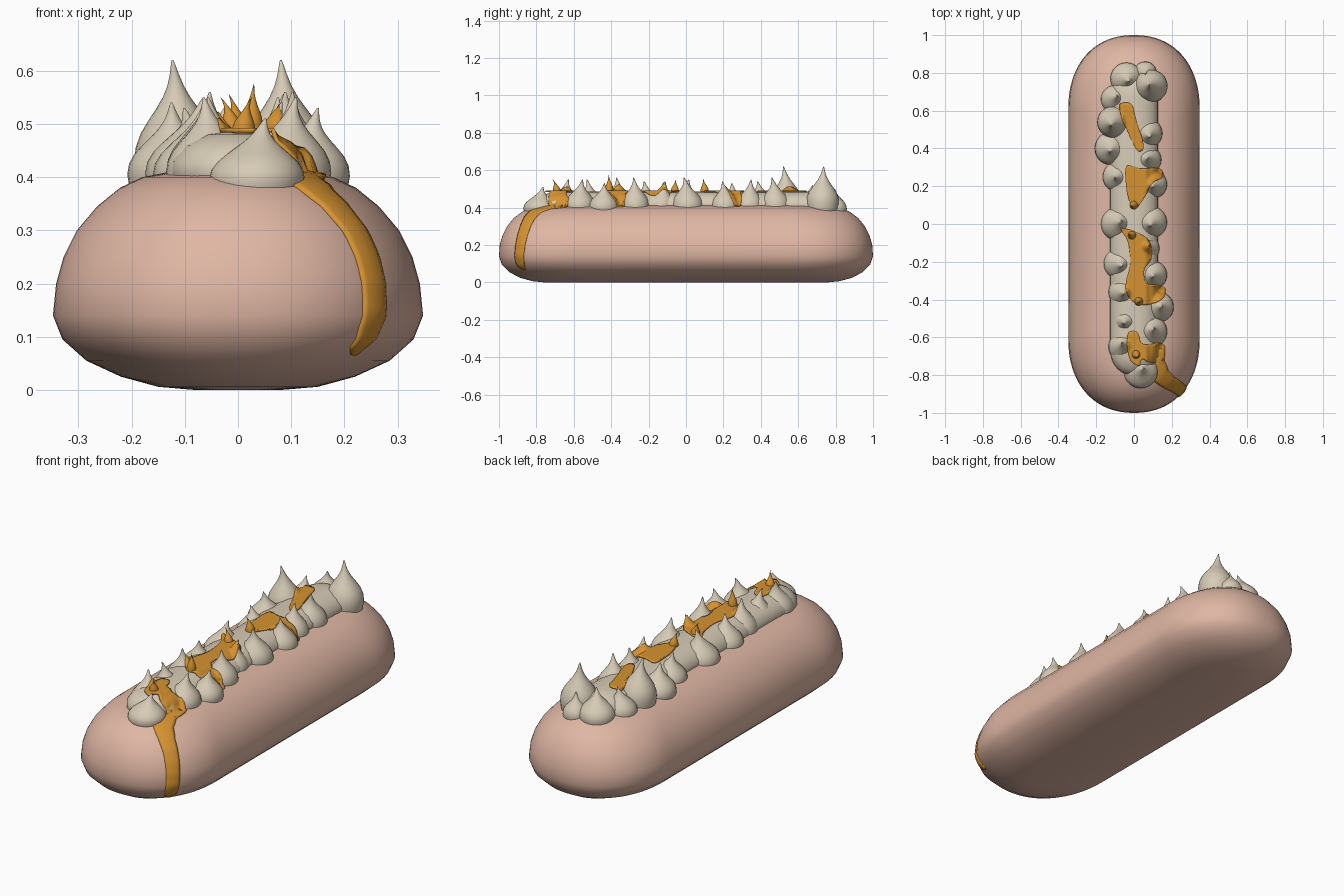
import bpy, bmesh, math, random
from mathutils import Vector
from mathutils.bvhtree import BVHTree
from mathutils.geometry import delaunay_2d_cdt, intersect_point_line

if "Cube" in bpy.data.objects:
    bpy.data.objects.remove(bpy.data.objects["Cube"])

random.seed(4)


def material(name, rgb):
    m = bpy.data.materials.new(name)
    m.diffuse_color = (*rgb, 1)
    m.use_nodes = True
    m.node_tree.nodes["Principled BSDF"].inputs["Base Color"].default_value = m.diffuse_color
    return m


PINK = material("pink_dough", (0.74, 0.47, 0.37))
CREAM = material("whipped_cream", (0.68, 0.60, 0.47))
CARAMEL = material("caramel", (0.67, 0.29, 0.03))
all_verts, all_faces = [], []        # collected surfaces the sauce lies on


def make(name, verts, faces, mat, collect=False):
    mesh = bpy.data.meshes.new(name)
    mesh.from_pydata([tuple(v) for v in verts], [], faces)
    bm = bmesh.new()
    bm.from_mesh(mesh)
    bmesh.ops.recalc_face_normals(bm, faces=bm.faces)
    bm.to_mesh(mesh)
    bm.free()
    mesh.materials.append(mat)
    mesh.shade_smooth()
    ob = bpy.data.objects.new(name, mesh)
    bpy.context.collection.objects.link(ob)
    if collect:
        base = len(all_verts)
        all_verts.extend(Vector(v) for v in verts)
        all_faces.extend([i + base for i in f] for f in faces)
    return ob


def loft(name, rings, mat, collect=False):
    """Skin a stack of equal rings and cap both ends."""
    n = len(rings[0])
    verts = [v for r in rings for v in r]
    faces = [list(range(n)), [len(verts) - n + i for i in range(n)]]
    for k in range(len(rings) - 1):
        for i in range(n):
            j = (i + 1) % n
            faces.append([k * n + i, k * n + j, (k + 1) * n + j, (k + 1) * n + i])
    return make(name, verts, faces, mat, collect)


def oblong(w, l, z, cap, n=96):
    """Rounded oblong ring: two bulging caps joined by straight sides."""
    ring = []
    for i in range(n):
        t = 2 * math.pi * (i + 0.5) / n
        c, s = math.cos(t), math.sin(t)
        x = math.copysign(abs(c) ** 0.9, c) * w
        y = math.copysign(abs(s) ** 0.9 * cap + l - cap, s)
        ring.append((x, y, z))
    return ring


# Bun: (height, half width, half length)
BUN = [(0, .08, .76), (.006, .15, .82), (.025, .22, .89), (.055, .285, .945),
       (.095, .33, .985), (.14, .348, 1), (.2, .342, .996), (.25, .328, .982),
       (.3, .303, .957), (.345, .265, .92), (.38, .222, .872), (.4, .18, .82),
       (.412, .12, .74), (.415, .05, .6)]
loft("bun", [oblong(w, l, z, min(.4, .25 + .42 * w)) for z, w, l in BUN], PINK, True)

# Cream bed under the dollops
BED = [(.38, .13, .8), (.43, .125, .8), (.46, .1, .77), (.48, .06, .73), (.485, .02, .68)]
loft("cream_bed", [oblong(w, l, z, w * 1.2, 48) for z, w, l in BED], CREAM, True)

# Cream dollops: x, y, radius, tip height
DOLLOPS = [(-.11, .54, .085, .62), (-.12, .4, .088, .54), (-.08, .25, .085, .53),
           (-.085, 0, .09, .55), (-.075, -.21, .085, .54), (-.055, -.36, .08, .56),
           (-.04, -.51, .075, .55), (-.05, -.65, .085, .55), (.035, -.78, .09, .51),
           (-.04, .77, .085, .53), (.09, .73, .088, .62), (-.1, .66, .075, .52),
           (.07, .48, .08, .56), (.07, .34, .075, .55), (.1, .21, .075, .54),
           (.09, .01, .085, .56), (.06, -.13, .075, .54), (.1, -.27, .075, .56),
           (.13, -.44, .08, .53), (.09, -.57, .085, .55), (.06, .8, .06, .5)]
# Profile: share of height, share of radius
KISS = [(0, .85), (.15, .96), (.27, 1), (.38, .96), (.48, .84), (.57, .66), (.66, .46),
        (.74, .3), (.82, .18), (.9, .1), (.96, .055), (1, .02)]


def kiss(name, x, y, r, z0, z1, mat, collect=False):
    lx, ly = random.uniform(-.025, .025), random.uniform(-.025, .025)
    rings = []
    for h, f in KISS:
        bend = h ** 3
        rings.append([(x + lx * bend + r * f * math.cos(a), y + ly * bend + r * f * math.sin(a),
                       z0 + (z1 - z0) * h)
                      for a in (2 * math.pi * i / 28 for i in range(28))])
    loft(name, rings, mat, collect)


for i, (x, y, r, tip) in enumerate(DOLLOPS):
    kiss(f"cream_dollop_{i + 1}", x, y, r, .355, tip, CREAM, True)

surface = BVHTree.FromPolygons(all_verts, all_faces)

# Caramel pools: outlines seen from above, draped over the cream
POOLS = [
    [(-.09, .64), (-.01, .645), (.01, .55), (.06, .4), (.02, .375), (-.04, .5)],
    [(-.05, .32), (.03, .29), (.14, .3), (.165, .25), (.09, .22), (.07, .16), (0, .06), (-.04, .16)],
    [(-.08, -.02), (-.015, -.03), (.085, -.08), (.1, -.18), (.05, -.24), (.06, -.32), (.17, -.33),
     (.165, -.39), (.07, -.435), (-.02, -.41), (-.05, -.32), (-.015, -.21), (-.03, -.09)],
    [(-.04, -.57), (.02, -.565), (.04, -.645), (.165, -.625), (.165, -.72), (.09, -.74),
     (.04, -.71), (.03, -.76), (-.03, -.72)],
]


def thicken(ob, t):
    m = ob.modifiers.new("thickness", "SOLIDIFY")
    m.thickness, m.offset = t, -1


def inside(p, poly):
    hit = False
    for a, b in zip(poly, poly[1:] + poly[:1]):
        if (a.y > p.y) != (b.y > p.y) and p.x < (b.x - a.x) * (p.y - a.y) / (b.y - a.y) + a.x:
            hit = not hit
    return hit


for k, pool in enumerate(POOLS):
    corners = [Vector(p) for p in pool]
    # soften the outline by cutting the corners
    for _ in range(2):
        corners = [a.lerp(b, t) for a, b in zip(corners, corners[1:] + corners[:1])
                   for t in (.2, .8)]
    edge = [a.lerp(b, i / 3) for a, b in zip(corners, corners[1:] + corners[:1]) for i in range(3)]
    pts = list(edge)
    step = .011
    for i in range(-20, 21):
        for j in range(-80, 81):
            p = Vector((i * step, j * step))
            if inside(p, edge) and min((p - e).length for e in edge) > .005:
                pts.append(p)
    v2, _, tris, *_ = delaunay_2d_cdt(pts, [], [list(range(len(edge)))], 1, 1e-5)
    verts = []
    for p in v2:
        z = surface.ray_cast(Vector((p.x, p.y, 2)), Vector((0, 0, -1)))[0].z + .007
        verts.append((p.x, p.y, max(z, .492) if abs(p.x) < .07 else z))
    pool_ob = make(f"caramel_pool_{k + 1}", verts, [list(t) for t in tris], CARAMEL)
    if sum(p.normal.z for p in pool_ob.data.polygons) < 0:
        pool_ob.data.flip_normals()
    thicken(pool_ob, .008)

# Caramel wisps standing up from the pools
for i, (x, y, z) in enumerate([(.025, -.41, .575), (0, .1, .555), (.01, -.69, .55), (-.01, -.06, .55)]):
    kiss(f"caramel_wisp_{i + 1}", x, y, .022, .46, z, CARAMEL)

# Caramel drip running down the front right corner: x, y, z, half width
DRIP = [(.13, -.66, .43, .04), (.125, -.74, .42, .045), (.15, -.81, .395, .05), (.195, -.845, .345, .04),
        (.23, -.865, .29, .036), (.25, -.88, .23, .034), (.252, -.885, .17, .032),
        (.243, -.885, .12, .03), (.23, -.88, .08, .024), (.225, -.87, .06, .012)]
bun_data = bpy.data.objects["bun"].data
bun_tree = BVHTree.FromPolygons([v.co for v in bun_data.vertices],
                                [list(p.vertices) for p in bun_data.polygons])
path = []
for a, b in zip(DRIP, DRIP[1:]):
    path += [Vector(a).lerp(Vector(b), i / 4) for i in range(4)]
path.append(Vector(DRIP[-1]))
verts, faces, COLS = [], [], 7
for i, p in enumerate(path):
    tangent = (path[min(i + 1, len(path) - 1)] - path[max(i - 1, 0)]).to_3d()
    normal = bun_tree.find_nearest(p.to_3d())[1]
    side = tangent.cross(normal).normalized()
    for c in range(COLS):
        u = 2 * c / (COLS - 1) - 1
        co, nor, *_ = bun_tree.find_nearest(p.to_3d() + side * u * p.w)
        verts.append(co + nor * (.004 + .004 * (1 - u * u)))
for i in range(len(path) - 1):
    for c in range(COLS - 1):
        q = i * COLS + c
        faces.append([q, q + 1, q + COLS + 1, q + COLS])
drip = make("caramel_drip", verts, faces, CARAMEL)
if sum(p.normal.y for p in drip.data.polygons) > 0:
    drip.data.flip_normals()
thicken(drip, .008)
